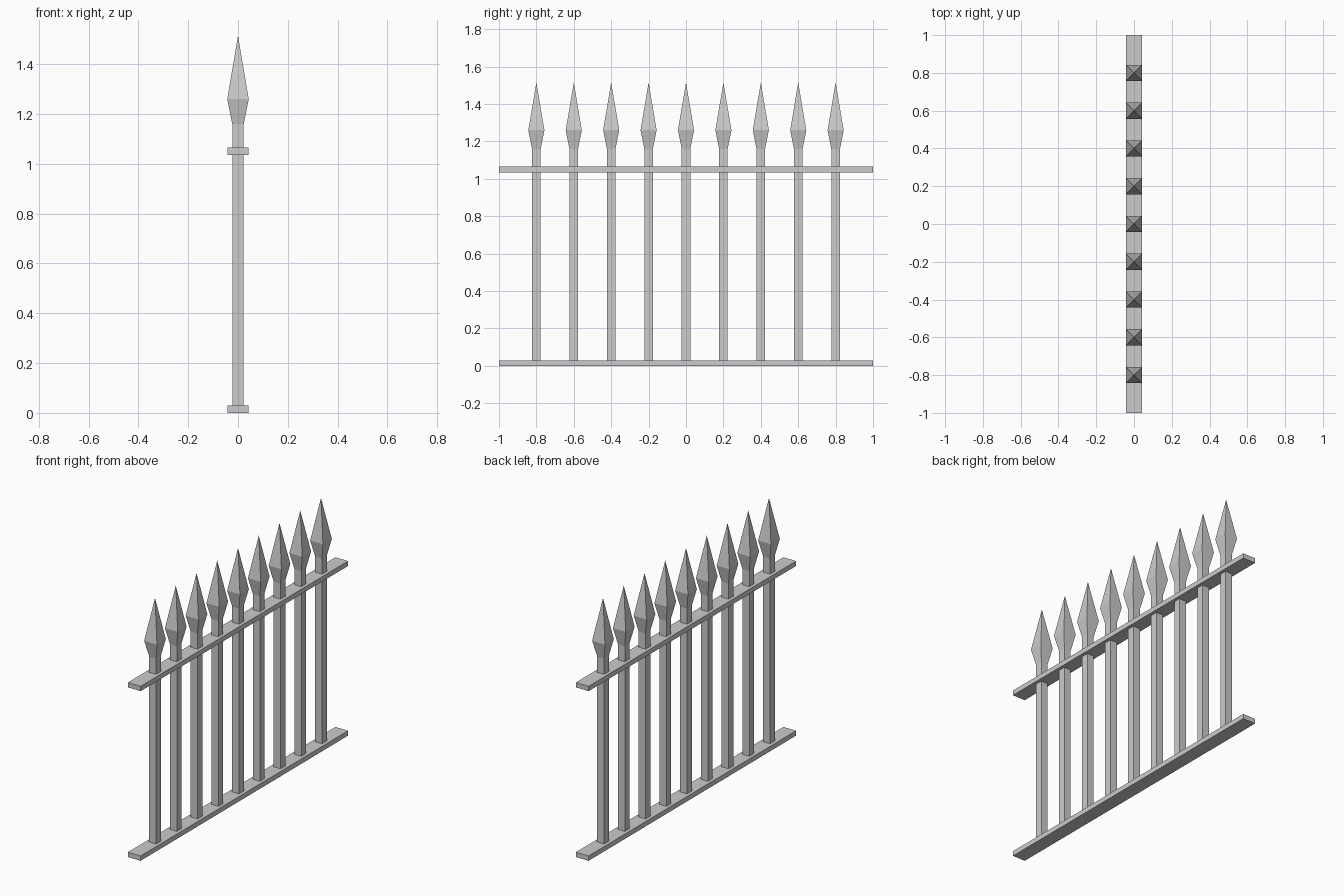
import bpy
import bmesh

cube = bpy.data.objects.get("Cube")
if cube:
    bpy.data.objects.remove(cube)

iron = bpy.data.materials.new("grey_iron")
iron.use_nodes = True
GREY = (0.6, 0.6, 0.6, 1)
iron.diffuse_color = GREY
iron.node_tree.nodes["Principled BSDF"].inputs["Base Color"].default_value = GREY


def square_loft(name, rings, y=0.0, length=None):
    """Stack rectangular rings (half width, z); zero width makes a point."""
    bm = bmesh.new()
    loops = []
    for w, z in rings:
        if w == 0:
            loops.append([bm.verts.new((0, 0, z))] * 4)
        else:
            d = length or w
            loops.append([bm.verts.new((sx * w, sy * d, z))
                          for sx, sy in ((-1, -1), (1, -1), (1, 1), (-1, 1))])
    for low, high in zip(loops, loops[1:]):
        for i in range(4):
            j = (i + 1) % 4
            corners = dict.fromkeys((low[i], low[j], high[j], high[i]))
            bm.faces.new(list(corners))
    bm.faces.new(loops[0][::-1])
    if rings[-1][0]:
        bm.faces.new(loops[-1])
    mesh = bpy.data.meshes.new(name)
    bm.to_mesh(mesh)
    bm.free()
    mesh.materials.append(iron)
    obj = bpy.data.objects.new(name, mesh)
    obj.location.y = y
    bpy.context.collection.objects.link(obj)
    return obj


# Horizontal rails
RAIL_HALF, RAIL_HEIGHT = 0.043, 0.03
for name, z in (("bottom_rail", 0), ("top_rail", 1.035)):
    square_loft(name, [(RAIL_HALF, z), (RAIL_HALF, z + RAIL_HEIGHT)], length=1)

# Posts, each flaring into a spear point
POST_HALF = 0.023
for i in range(9):
    y = (i - 4) * 0.2
    square_loft(f"spear_post_{i + 1}",
                [(POST_HALF, 0.01), (POST_HALF, 1.16), (0.043, 1.26), (0, 1.515)], y)
